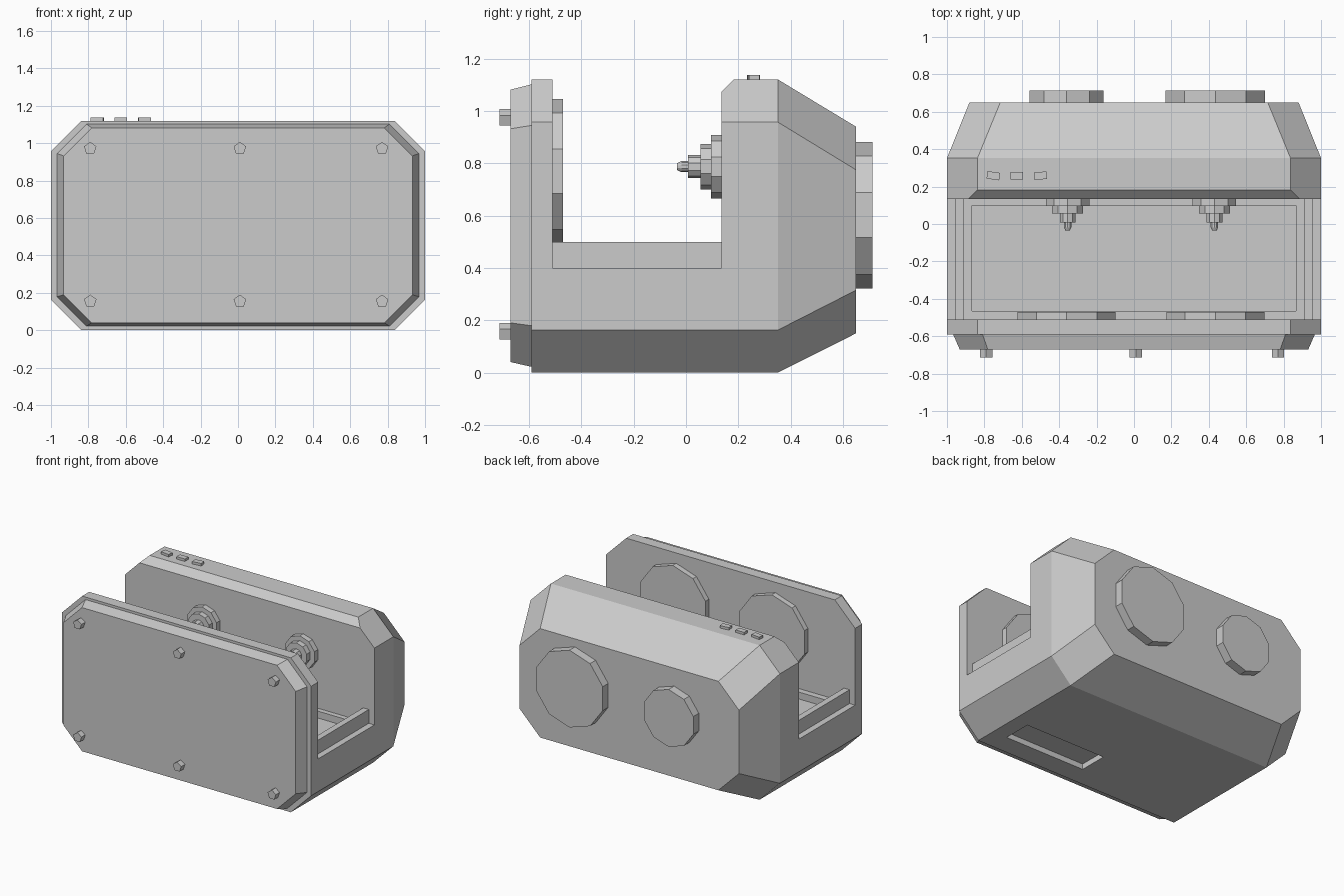
import bpy, bmesh
from math import sin, cos, pi, radians
from mathutils import Matrix

if "Cube" in bpy.data.objects:
    bpy.data.objects.remove(bpy.data.objects["Cube"])


def finish(name, bm):
    bmesh.ops.recalc_face_normals(bm, faces=bm.faces)
    me = bpy.data.meshes.new(name)
    bm.to_mesh(me)
    bm.free()
    ob = bpy.data.objects.new(name, me)
    bpy.context.collection.objects.link(ob)
    return ob


def loft(name, rings):
    """Skin a list of equal-length point rings and cap both ends."""
    bm = bmesh.new()
    vs = [[bm.verts.new(p) for p in ring] for ring in rings]
    n = len(vs[0])
    for a, b in zip(vs, vs[1:]):
        for i in range(n):
            j = (i + 1) % n
            bm.faces.new((a[i], a[j], b[j], b[i]))
    bm.faces.new(vs[0])
    bm.faces.new(vs[-1])
    return finish(name, bm)


def octagon(y, w, z0, z1, c):
    """Rectangle with cut corners in the xz plane."""
    half = [(w - c, z0), (w, z0 + c), (w, z1 - c), (w - c, z1)]
    pts = half + [(-x, z) for x, z in reversed(half)]
    return [(x, y, z) for x, z in pts]


def turned(name, x, z, stages, sides=10):
    """Low-poly solid around the y axis; stages are (y, radius)."""
    return loft(name, [[(x + r * sin(2 * pi * i / sides), y,
                         z + r * cos(2 * pi * i / sides)) for i in range(sides)]
                       for y, r in stages])


def box(name, x0, x1, y0, y1, z0, z1, turn=0):
    bm = bmesh.new()
    mat = (Matrix.Translation(((x0 + x1) / 2, (y0 + y1) / 2, (z0 + z1) / 2))
           @ Matrix.Rotation(turn, 4, 'Z')
           @ Matrix.Diagonal((x1 - x0, y1 - y0, z1 - z0, 1)))
    bmesh.ops.create_cube(bm, size=1, matrix=mat)
    return finish(name, bm)


def cut(ob, cutter):
    cutter.hide_render = True
    mod = ob.modifiers.new("cut", 'BOOLEAN')
    mod.operation = 'DIFFERENCE'
    mod.solver = 'EXACT'
    mod.object = cutter
    bpy.context.view_layer.objects.active = ob
    bpy.ops.object.modifier_apply(modifier=mod.name)
    bpy.data.objects.remove(cutter)


# main housing with tapered back
body = loft("housing", [octagon(-.59, 1, 0, 1.12, .163),
                        octagon(.352, 1, 0, 1.12, .163),
                        octagon(.65, .88, .15, .94, .165)])

# open channel with a sloped lip, tray pit and underside recess
channel = [(-.51, .4), (.135, .4), (.135, 1.072), (.283, 1.22), (-.51, 1.22)]
cut(body, loft("channel_cutter", [[(x, y, z) for y, z in channel] for x in (-1.2, 1.2)]))
cut(body, box("tray_cutter", -.865, .865, -.465, .098, .35, .45))
cut(body, box("recess_cutter", .07, .72, -.44, -.23, -.1, .04))

# front cover plate
loft("front_cover", [octagon(-.59, .967, .022, 1.102, .157),
                     octagon(-.67, .932, .04, 1.082, .15)])

# side rails
for side, s in (("left", -1), ("right", 1)):
    box(side + "_rail", *sorted((s * .91, s * .955)), -.51, .135, .4, .5)

# pads and nozzles facing each other, and back caps
for i, (x, px, r) in enumerate([(-.355, -.36, .208), (.43, .435, .28)]):
    turned(f"pad_{i}", px, .77, [(-.51, .275), (-.47, .275)])
    turned(f"nozzle_{i}", x, .787,
           [(.135, .122), (.095, .122), (.095, .087), (.055, .087), (.055, .044),
            (.008, .044), (.008, .021), (-.018, .021), (-.034, .013)])
    turned(f"back_cap_{i}", px if i == 0 else .435, .602, [(.65, r), (.713, r)])

# cover bolts
for i, x in enumerate((-.79, .01, .77)):
    for j, z in enumerate((.155, .972)):
        turned(f"bolt_{i}_{j}", x, z, [(-.67, .035), (-.713, .035)], 5)

# top buttons
for i, (x, a) in enumerate([(-.752, -8), (-.627, 0), (-.5, 6)]):
    box(f"button_{i}", x - .034, x + .034, .238, .278, 1.11, 1.138, radians(a))
